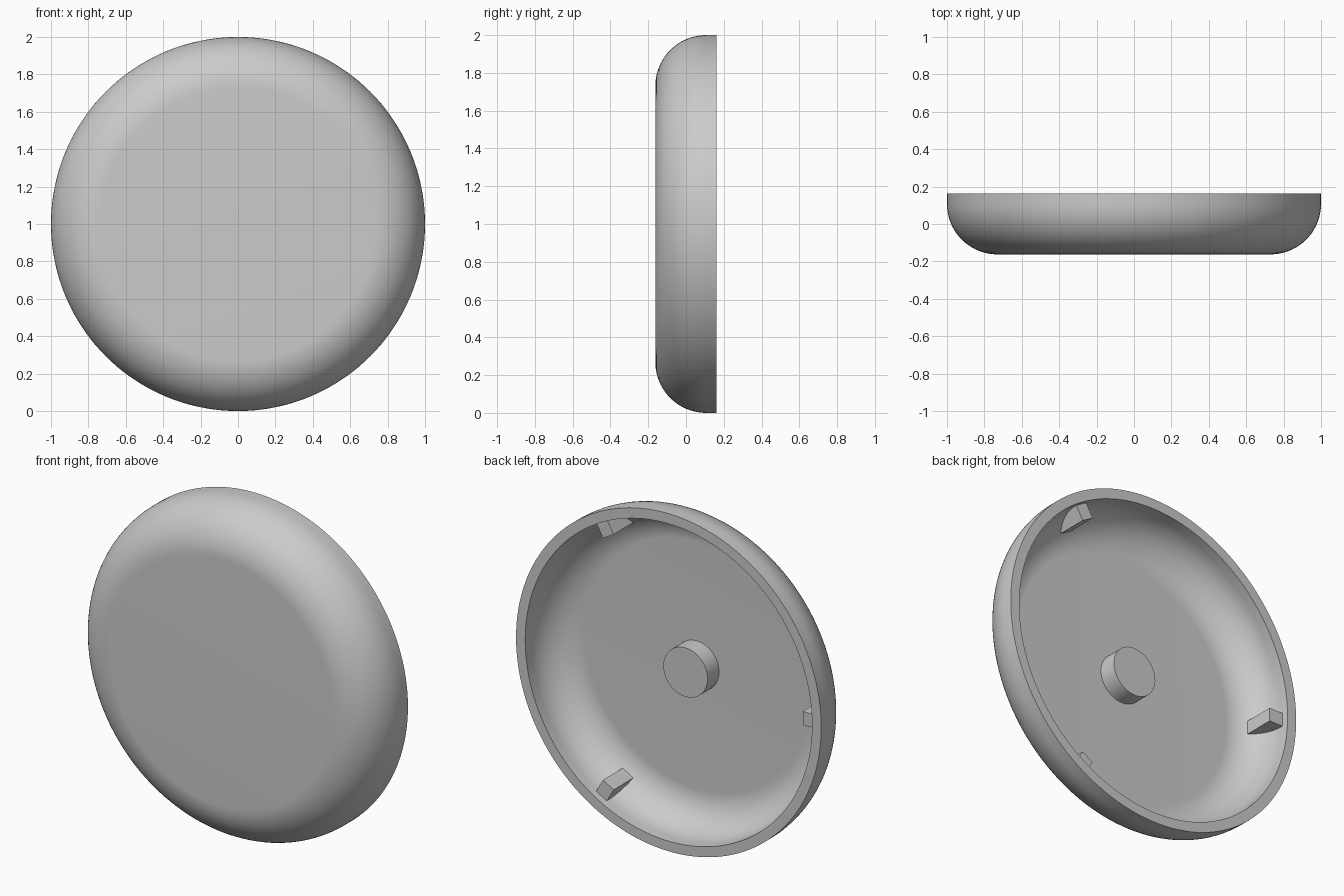
import bpy, bmesh, math
from mathutils import Matrix, Vector

cube = bpy.data.objects.get("Cube")
if cube:
    bpy.data.objects.remove(cube, do_unlink=True)

RADIUS, HALF_DEPTH = 1.0, 0.1625
FILLET, WALL = 0.27, 0.06
FLAT = RADIUS - FILLET               # radius of the flat face
ARC_Y = FILLET - HALF_DEPTH          # depth of the fillet centre
FLOOR = -HALF_DEPTH + WALL
CENTRE = Matrix.Translation((0, 0, RADIUS))

grey = bpy.data.materials.new("plain grey")
grey.use_nodes = True
colour = (0.6, 0.6, 0.6, 1)
grey.diffuse_color = colour
grey.node_tree.nodes["Principled BSDF"].inputs["Base Color"].default_value = colour


def finish(name, bm, smooth=True):
    bmesh.ops.remove_doubles(bm, verts=bm.verts, dist=1e-5)
    bmesh.ops.recalc_face_normals(bm, faces=bm.faces)
    mesh = bpy.data.meshes.new(name)
    bm.to_mesh(mesh)
    bm.free()
    mesh.materials.append(grey)
    obj = bpy.data.objects.new(name, mesh)
    bpy.context.collection.objects.link(obj)
    if smooth:
        bpy.ops.object.select_all(action="DESELECT")
        obj.select_set(True)
        bpy.context.view_layer.objects.active = obj
        bpy.ops.object.shade_smooth_by_angle(angle=math.radians(30))
    return obj


def lathe(name, profile, steps):
    """Turn (radius, y) points about the y axis through the disc centre."""
    bm = bmesh.new()
    verts = [bm.verts.new((r, y, 0)) for r, y in profile]
    edges = [bm.edges.new(pair) for pair in zip(verts, verts[1:])]
    bmesh.ops.spin(bm, geom=verts + edges, cent=(0, 0, 0), axis=(0, 1, 0),
                   angle=math.tau, steps=steps)
    bm.transform(CENTRE)
    return finish(name, bm)


def fillet(radius, segments=20):
    angles = [math.pi / 2 * i / segments for i in range(segments + 1)]
    return [(FLAT + radius * math.sin(a), ARC_Y - radius * math.cos(a)) for a in angles]


# Hollow dish: outer skin, flat rim, then inner skin back to the axis
outer = [(0, -HALF_DEPTH)] + fillet(FILLET) + [(RADIUS, HALF_DEPTH)]
inner = [(0, FLOOR)] + fillet(FILLET - WALL) + [(RADIUS - WALL, HALF_DEPTH)]
lathe("dish_shell", outer + inner[::-1], 144)

# Round boss on the inside floor
lathe("centre_boss", [(0, FLOOR - 0.02), (0.145, FLOOR - 0.02), (0.145, 0.005), (0, 0.005)], 64)

# Three clip tabs rooted in the inner wall
TAB_PROFILE = [(0.85, 0.12), (0.96, 0.12), (0.96, 0.05), (0.87, -0.07), (0.85, -0.07)]
TAB_WIDTH = 0.08
for i, degrees in enumerate((60, 180, 300)):
    bm = bmesh.new()
    face = bm.faces.new([bm.verts.new((r, y, -TAB_WIDTH / 2)) for r, y in TAB_PROFILE])
    grown = bmesh.ops.extrude_face_region(bm, geom=[face], use_keep_orig=True)["geom"]
    bmesh.ops.translate(bm, vec=Vector((0, 0, TAB_WIDTH)),
                        verts=[g for g in grown if isinstance(g, bmesh.types.BMVert)])
    bm.transform(CENTRE @ Matrix.Rotation(-math.radians(degrees), 4, "Y"))
    finish(f"clip_tab_{i + 1}", bm, smooth=False)
